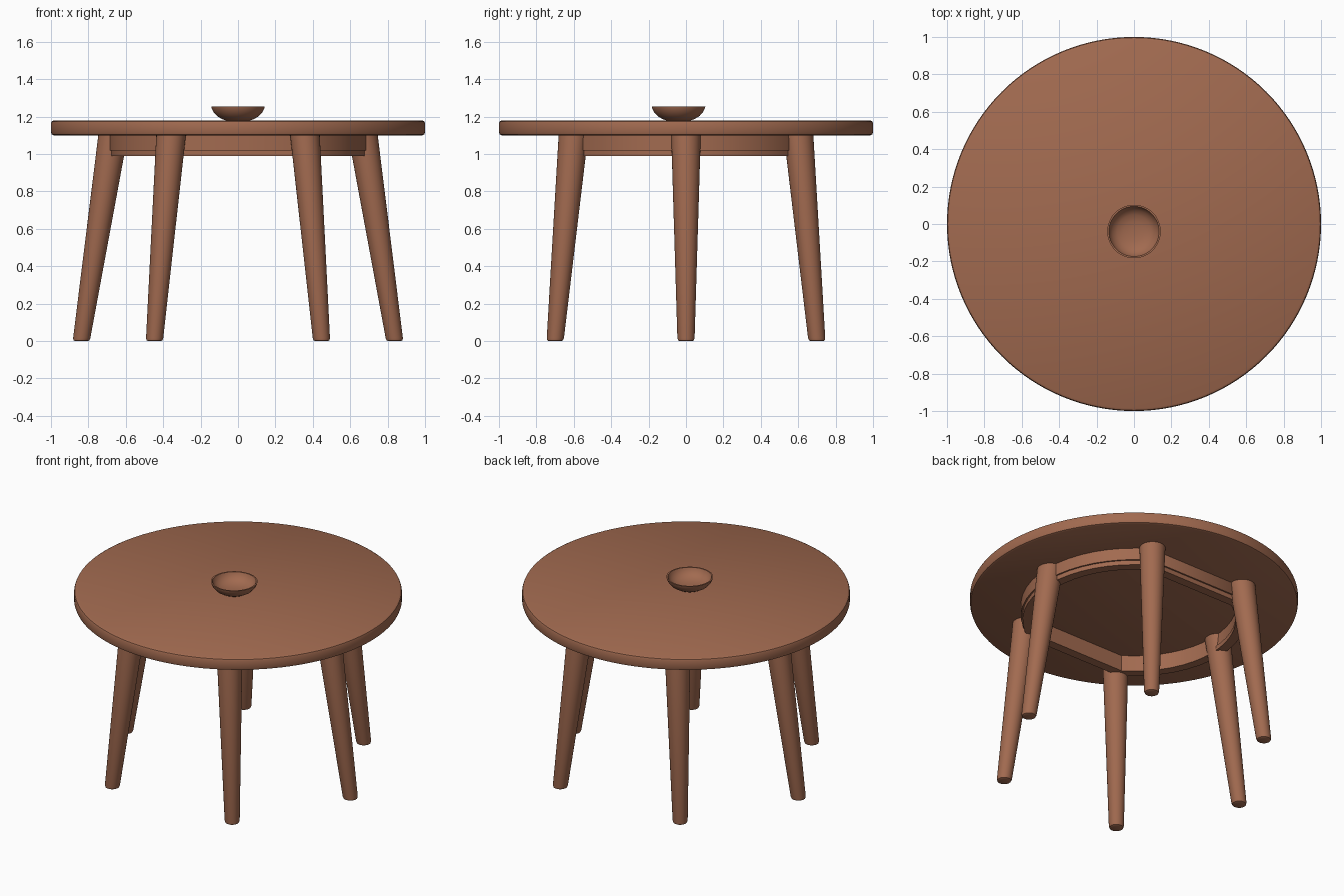
import bpy, bmesh, math
from math import cos, sin, pi

old = bpy.data.objects.get("Cube")
if old:
    bpy.data.objects.remove(old, do_unlink=True)

wood = bpy.data.materials.new("warm brown wood")
wood.use_nodes = True
BROWN = (0.36, 0.145, 0.08, 1)
wood.diffuse_color = BROWN
wood.node_tree.nodes["Principled BSDF"].inputs["Base Color"].default_value = BROWN


def finish(name, bm, angle=35):
    bmesh.ops.recalc_face_normals(bm, faces=bm.faces)
    mesh = bpy.data.meshes.new(name)
    bm.to_mesh(mesh)
    bm.free()
    mesh.materials.append(wood)
    obj = bpy.data.objects.new(name, mesh)
    bpy.context.collection.objects.link(obj)
    bpy.ops.object.select_all(action='DESELECT')
    obj.select_set(True)
    bpy.context.view_layer.objects.active = obj
    bpy.ops.object.shade_smooth_by_angle(angle=math.radians(angle))
    return obj


def bridge(bm, a, b):
    n = len(a)
    for i in range(n):
        bm.faces.new((a[i], a[(i + 1) % n], b[(i + 1) % n], b[i]))


def lathe(name, profile, foot=(0, 0), lean=(0, 0), sides=32):
    """Turn (radius, z) points about an axis that leans with height."""
    bm = bmesh.new()
    rings = []
    for r, z in profile:
        cx, cy = foot[0] + lean[0] * z, foot[1] + lean[1] * z
        rings.append([bm.verts.new((cx + r * cos(2 * pi * i / sides),
                                    cy + r * sin(2 * pi * i / sides), z))
                      for i in range(sides)])
    for a, b in zip(rings, rings[1:]):
        bridge(bm, a, b)
    bm.faces.new(rings[0])
    bm.faces.new(rings[-1])
    return finish(name, bm)


def outline(radius, flat):
    """Plan of the apron: curved left and right sides, straight front and back."""
    end = math.asin(flat / radius)
    pts = []
    for start in (0, pi):
        for i in range(17):
            a = start - end + 2 * end * i / 16
            pts.append((radius * cos(a), radius * sin(a)))
    return pts


def frame(name, inset, z0, z1, wall=0.065):
    bm = bmesh.new()
    loops = []
    for off, z in ((inset, z0), (inset, z1), (wall, z1), (wall, z0)):
        loops.append([bm.verts.new((x, y, z)) for x, y in outline(0.69 - off, 0.59 - off)])
    for k in range(4):
        bridge(bm, loops[k], loops[(k + 1) % 4])
    return finish(name, bm)


# Round top with softened edges
lathe("table_top", [(0.985, 1.10), (0.996, 1.105), (1.0, 1.116), (1.0, 1.164),
                    (0.996, 1.174), (0.985, 1.18)], sides=128)

# Apron with a stepped lower strip
frame("apron", 0, 1.02, 1.10)
frame("apron_lower_strip", 0.01, 0.99, 1.02, wall=0.07)

# Six splayed, tapered legs
LEG = [(0.034, 0), (0.042, 0.004), (0.046, 0.016), (0.079, 1.10)]
PLACES = {
    "side_leg": ((0.838, 0), (0.668, 0)),
    "corner_leg": ((0.447, 0.7), (0.358, 0.602)),
}
for name, (foot, head) in PLACES.items():
    for sx in (1, -1):
        for sy in ((1, -1) if foot[1] else (1,)):
            f = (foot[0] * sx, foot[1] * sy)
            lean = ((head[0] - foot[0]) * sx / 1.1, (head[1] - foot[1]) * sy / 1.1)
            label = ("left_" if sx > 0 else "right_") + name
            if foot[1]:
                label = ("back_" if sy > 0 else "front_") + label
            lathe(label, LEG, f, lean)

# Hollow bowl on the top
lathe("bowl", [(0.065, 1.18), (0.085, 1.187), (0.112, 1.203), (0.132, 1.226),
               (0.141, 1.245), (0.143, 1.253), (0.134, 1.253), (0.129, 1.24),
               (0.115, 1.219), (0.09, 1.203), (0.055, 1.194), (0.02, 1.191)],
      foot=(0, -0.04), sides=48)
